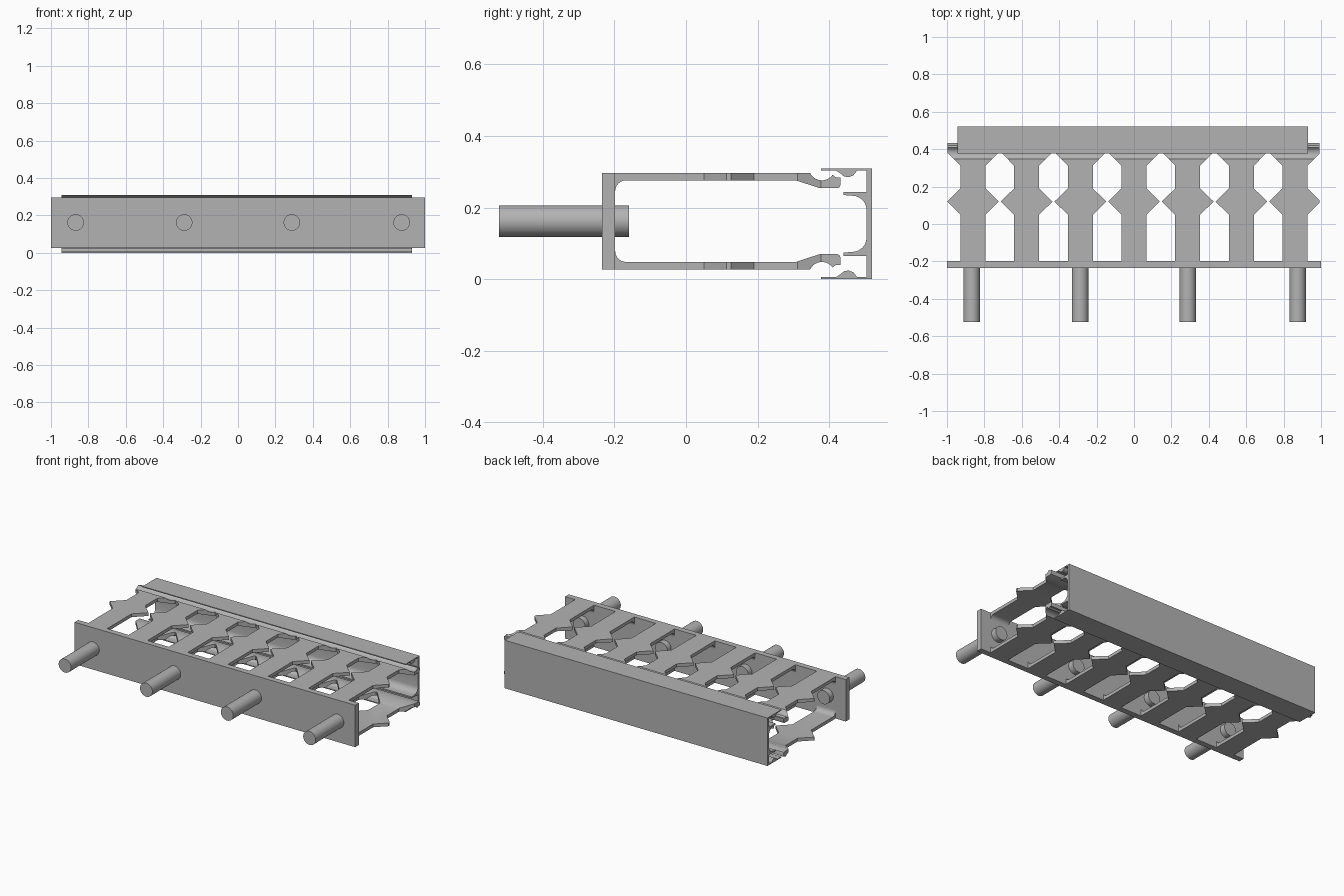
import bpy, bmesh
from math import sin, cos, radians

cube = bpy.data.objects.get("Cube")
if cube:
    bpy.data.objects.remove(cube, do_unlink=True)

grey = bpy.data.materials.new("plain_grey")
grey.use_nodes = True
grey.diffuse_color = (0.45, 0.45, 0.45, 1)
grey.node_tree.nodes["Principled BSDF"].inputs["Base Color"].default_value = (0.45, 0.45, 0.45, 1)

FRAME_MID = 0.162     # mid height of plate and flanges
CHANNEL_MID = 0.1545  # mid height of the rear channel
PITCH = 0.287         # rib spacing


def arc(cy, cz, r, start, end, n):
    angles = [radians(start + (end - start) * i / n) for i in range(n + 1)]
    return [(cy + r * cos(a), cz + r * sin(a)) for a in angles]


def flip(points, mid):
    return [(y, 2 * mid - z) for y, z in reversed(points)]


def add_prism(bm, bottom, offset):
    face = bm.faces.new([bm.verts.new(p) for p in bottom])
    result = bmesh.ops.extrude_face_region(bm, geom=[face])
    moved = [v for v in result["geom"] if isinstance(v, bmesh.types.BMVert)]
    bmesh.ops.translate(bm, verts=moved, vec=offset)


def make_object(name, bm):
    bmesh.ops.recalc_face_normals(bm, faces=bm.faces[:])
    mesh = bpy.data.meshes.new(name)
    bm.to_mesh(mesh)
    bm.free()
    mesh.materials.append(grey)
    obj = bpy.data.objects.new(name, mesh)
    bpy.context.collection.objects.link(obj)
    return obj


def activate(obj):
    bpy.ops.object.select_all(action="DESELECT")
    obj.select_set(True)
    bpy.context.view_layer.objects.active = obj


def smooth(obj):
    activate(obj)
    bpy.ops.object.shade_smooth_by_angle(angle=radians(30))


def extrude_x(name, profile, x0, x1):
    bm = bmesh.new()
    add_prism(bm, [(x0, y, z) for y, z in profile], (x1 - x0, 0, 0))
    return make_object(name, bm)


# Front plate
extrude_x("front_plate", [(-0.235, 0.027), (-0.198, 0.027), (-0.198, 0.297), (-0.235, 0.297)], -1, 1)

# Openings between the ribs: straight sides pinched at the diamonds and the rail
bm = bmesh.new()
half = [(0.0765, -0.21), (0.0765, 0.05), (0.005, 0.12), (0.0765, 0.19),
        (0.0765, 0.312), (0.003, 0.386)]
for i in range(8):
    cx = (i - 3.5) * PITCH
    outline = [(cx + w, y, -0.1) for w, y in half] + [(cx - w, y, -0.1) for w, y in reversed(half)]
    add_prism(bm, outline, (0, 0, 0.6))
cutter = make_object("opening_cutter", bm)
cutter.hide_render = True

# Ribbed flanges with a root fillet and a grooved hook rail
flange = [(-0.198, 0.297)]
flange += arc(0.38, 0.3124, 0.0364, 205, 325, 10)
flange += [(0.42, 0.284), (0.432, 0.284), (0.432, 0.263), (0.429, 0.257), (0.423, 0.254),
           (0.375, 0.254), (0.307, 0.276)]
flange += arc(-0.168, 0.246, 0.03, 90, 180, 6)
for name, profile in (("upper_flange", flange), ("lower_flange", flip(flange, FRAME_MID))):
    obj = extrude_x(name, profile, -0.998, 0.993)
    cut = obj.modifiers.new("openings", "BOOLEAN")
    cut.operation = "DIFFERENCE"
    cut.solver = "EXACT"
    cut.object = cutter
    activate(obj)
    bpy.ops.object.modifier_apply(modifier=cut.name)
    smooth(obj)
bpy.data.objects.remove(cutter, do_unlink=True)

# Rear channel: back wall, lips with a ridge, and inner flanges
upper = [(0.52, 0.309), (0.378, 0.309), (0.378, 0.303), (0.42, 0.303), (0.431, 0.296),
         (0.442, 0.287), (0.455, 0.285), (0.468, 0.29), (0.478, 0.303), (0.505, 0.303),
         (0.505, 0.244), (0.44, 0.244), (0.44, 0.235)]
upper += arc(0.465, 0.193, 0.04, 90, 0, 6)
smooth(extrude_x("rear_channel", upper + flip(upper, CHANNEL_MID), -0.945, 0.93))

# Pins through the front plate
for i, x in enumerate((-0.868, -0.288, 0.288, 0.875)):
    bm = bmesh.new()
    circle = arc(0, FRAME_MID, 0.044, 0, 352.5, 47)
    add_prism(bm, [(x + dx, -0.523, z) for dx, z in circle], (0, 0.363, 0))
    smooth(make_object(f"pin_{i + 1}", bm))
